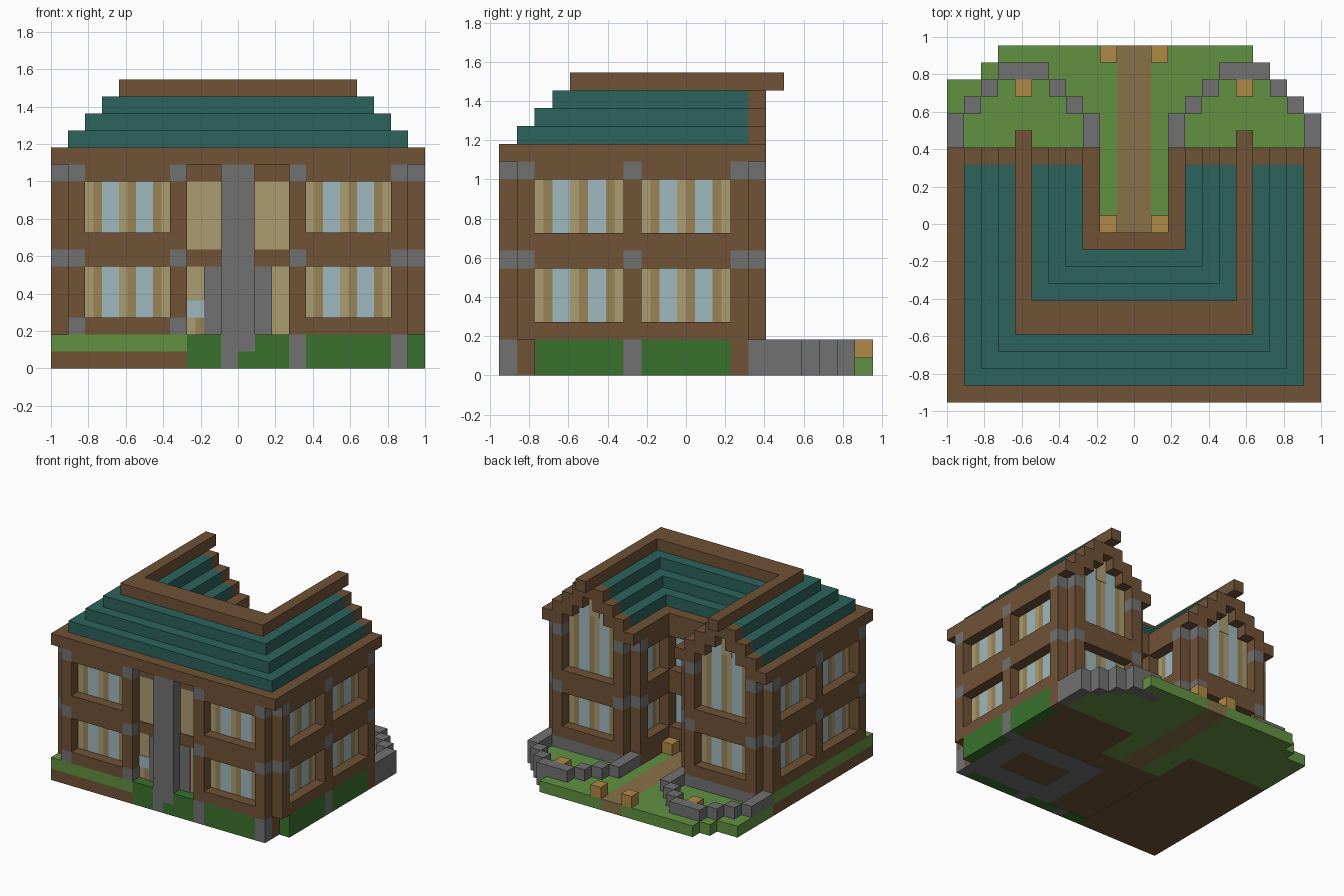
import bpy
import bmesh
from collections import defaultdict
from mathutils import Matrix, Vector

U = 1 / 11  # one block

default = bpy.data.objects.get("Cube")
if default:
    bpy.data.objects.remove(default, do_unlink=True)


def material(name, rgb):
    lin = [((c / 255 + 0.055) / 1.055) ** 2.4 for c in rgb] + [1]
    m = bpy.data.materials.new(name)
    m.use_nodes = True
    m.diffuse_color = lin
    bsdf = m.node_tree.nodes["Principled BSDF"]
    bsdf.inputs["Base Color"].default_value = lin
    bsdf.inputs["Roughness"].default_value = 0.9
    return m


MATS = {
    "timber": material("timber brown", (112, 82, 54)),
    "teal": material("roof teal", (45, 99, 93)),
    "grass": material("grass green", (98, 145, 66)),
    "leaf": material("hedge green", (58, 113, 45)),
    "stone": material("stone grey", (113, 113, 113)),
    "amber": material("lantern amber", (176, 137, 71)),
    "path": material("path brown", (136, 113, 73)),
    "glass": material("pale glass", (159, 185, 191)),
    "tan": material("light plaster", (171, 156, 113)),
    "straw": material("dark plaster", (154, 132, 86)),
}
parts = defaultdict(set)  # (part, colour) -> block boxes


def box(part, colour, x, y, z):
    parts[part, colour].add((*sorted(x), *sorted(y), *sorted(z)))


# Each wall maps (along, outward, height) ranges to block space
def front(s, d, z):
    return s, (1 - d[0], 1 - d[1]), z


def gable(s, d, z):
    return s, (14 + d[0], 14 + d[1]), z


def court(s, d, z):
    return s, (9 + d[0], 9 + d[1]), z


def outer(sign):
    return lambda s, d, z: ((sign * (10 + d[0]), sign * (10 + d[1])), s, z)


def inner(sign):
    return lambda s, d, z: ((sign * (3 - d[0]), sign * (3 - d[1])), s, z)


PLATE = (0, 0.06)
OUT = (0, 1)


def panes(wall, a, b, z):
    """Alternating plaster and glass strips on the wall face."""
    for i in range(b - a):
        s = a + i
        if i % 2:
            box("window_glass", "glass", *wall((s, s + 1), PLATE, z))
        else:
            light, dark = (s, s + .5), (s + .5, s + 1)
            if i == b - a - 1:
                light, dark = dark, light
            box("window_light_strips", "tan", *wall(light, PLATE, z))
            box("window_dark_strips", "straw", *wall(dark, PLATE, z))


def frame(wall, posts, open_top=False, foot="timber"):
    """Two storeys of posts, beams and windows."""
    for p in posts:
        s = (p, p + 1)
        box("post_feet", foot, *wall(s, OUT, (2, 3)))
        box("posts", "timber", *wall(s, OUT, (3, 6)))
        box("posts", "timber", *wall(s, OUT, (7, 11)))
        for z in (6, 11):
            box("post_capitals", "stone", *wall(s, OUT, (z, z + 1)))
    for p, q in zip(posts, posts[1:]):
        s = (p + 1, q)
        beams = [(2, 3), (6, 8)] + ([] if open_top else [(11, 12)])
        for z in beams:
            box("beams", "timber", *wall(s, OUT, z))
        panes(wall, p + 1, q, (3, 6))
        panes(wall, p + 1, q, (8, 13 if open_top else 11))


# Wall cores
box("main_walls", "tan", (-10, 10), (1, 9), (2, 12))
for sign in (-1, 1):
    box("wing_walls", "tan", (sign * 3, sign * 10), (9, 14), (2, 12))

# Timber framing
frame(front, [-10, -4], foot="stone")
frame(front, [3, 9])
frame(court, [-3, 2])
for sign in (-1, 1):
    frame(outer(sign), [1, 7, 13])
    frame(inner(sign), [9, 13])
    frame(gable, sorted((sign * 6.5 - .5 + o) // 1 for o in (-3, 3)) and
          ([3, 9] if sign > 0 else [-10, -4]), open_top=True)

# Central front bay and chimney
for z in ((6, 7), (11, 12)):
    box("bay_beams", "timber", *front((-3, 3), PLATE, z))
box("bay_window", "glass", *front((-3, -2), PLATE, (3, 4)))
box("bay_strip", "straw", *front((-2.5, -2), PLATE, (2, 3)))
box("hearth", "stone", *front((-2, 2), (0, .1), (2, 6)))
box("chimney", "stone", (-1, 1), (0, 1), (1, 12))
box("chimney", "stone", (-1, 0), (0, 1), (0, 1))
box("front_hedge", "leaf", (0, 1), (0, 1), (0, 1))

# Stepped roof: front range plus two wings, ridge on top
for k in range(5):
    z = (12 + k, 13 + k)
    colour = "teal" if 0 < k < 4 else "timber"
    part = {0: "eaves", 4: "ridge"}.get(k, "roof_steps")
    box(part, colour, (k - 11, 11 - k), (k, 10 - k), z)
    for sign in (-1, 1):
        lo, hi = 2 + k, 11 - k
        box(part, colour, (sign * lo, sign * hi), (10 - k, 16 if k == 4 else 14), z)
        if k < 3:
            for s in ((lo, lo + 2), (hi - 2, hi)):
                box("gable_boards", "timber", (sign * s[0], sign * s[1]), (14, 15), z)
        elif k == 3:
            box("gable_boards", "timber", (sign * lo, sign * hi), (14, 15), z)

# Gable windows stepping up under the boards
for sign in (-1, 1):
    c = sign * 6.5
    box("gable_glass", "glass", *gable((c - 1.5, c + 1.5), PLATE, (13, 14)))
    box("gable_strip", "tan", *gable((c - .5, c + .5), (0, .09), (13, 15)))

# Ground under the house
box("foundation", "timber", (-3, 10), (1, 10), (.05, 2))
box("foundation", "timber", (3, 10), (10, 14), (0, 2))
box("soil_bank", "timber", (-11, -3), (0, 14), (0, 1))
box("grass_bank", "grass", (-11, -3), (0, 14), (1, 2))
for x, y in (((1, 10), (1, 3)), ((1, 10), (6, 8)), ((1, 3), (3, 6)), ((8, 10), (3, 6))):
    box("cellar_footing", "stone", x, y, (0, .05))

# Hedges between stone piers
for x in ((-3, -1), (1, 3), (4, 9)):
    box("front_hedge", "leaf", x, (0, 1), (0, 2))
for x in (3, 9):
    box("front_piers", "stone", (x, x + 1), (0, 1), (0, 2))
for y in ((2, 7), (8, 13)):
    box("side_hedge", "leaf", (10, 11), y, (0, 2))
box("side_pier", "stone", (10, 11), (7, 8), (0, 2))
box("rear_pier", "timber", (10, 11), (13, 14), (0, 2))
box("court_hedge", "leaf", (2, 3), (10, 11), (1, 2))
box("court_hedge", "leaf", (-3, -2), (10, 11), (1, 2))

# Garden lawn, path and courtyard
box("path", "path", (-1, 1), (10, 21), (0, 1))
for sign in (-1, 1):
    box("court_lawn", "grass", (sign, sign * 3), (10, 14), (0, 1))
    box("court_plinth", "timber", (sign * 2, sign * 3), (11, 14), (1, 2))
    box("gable_plinth", "stone", (sign * 3, sign * 10), (14, 15), (1, 2))
for y, left, right in (((14, 17), 11, 10), ((17, 18), 11, 9), ((18, 19), 11, 8),
                       ((19, 20), 9, 5), ((20, 21), 8, 7)):
    box("lawn", "grass", (-left, -1), y, (0, 1))
    box("lawn", "grass", (1, right), y, (0, 1))

# Curved garden walls and lanterns
for sign in (-1, 1):
    for (a, b), y in (((2, 3), (14, 17)), ((3, 4), (17, 18)), ((4, 5), (18, 19)),
                      ((5, 8), (19, 20)), ((8, 9), (18, 19)), ((9, 10), (17, 18)),
                      ((10, 11), (14, 17))):
        base = 0 if sign > 0 and b > 5 else 1
        box("garden_wall", "stone", (sign * a, sign * b), y, (base, 2))
    for a, y in ((1, 10), (1, 20), (6, 18)):
        box("lanterns", "amber", (sign * a, sign * (a + 1)), (y, y + 1), (1, 2))

# Turn every part into one mesh object
for (part, colour), boxes in parts.items():
    bm = bmesh.new()
    for x0, x1, y0, y1, z0, z1 in sorted(boxes):
        centre = Vector((x0 + x1, y0 + y1 - 21, z0 + z1)) * U / 2
        size = Vector((x1 - x0, y1 - y0, z1 - z0)) * U
        bmesh.ops.create_cube(bm, size=1, matrix=Matrix.LocRotScale(centre, None, size))
    mesh = bpy.data.meshes.new(part)
    bm.to_mesh(mesh)
    bm.free()
    mesh.materials.append(MATS[colour])
    bpy.context.collection.objects.link(bpy.data.objects.new(part, mesh))
